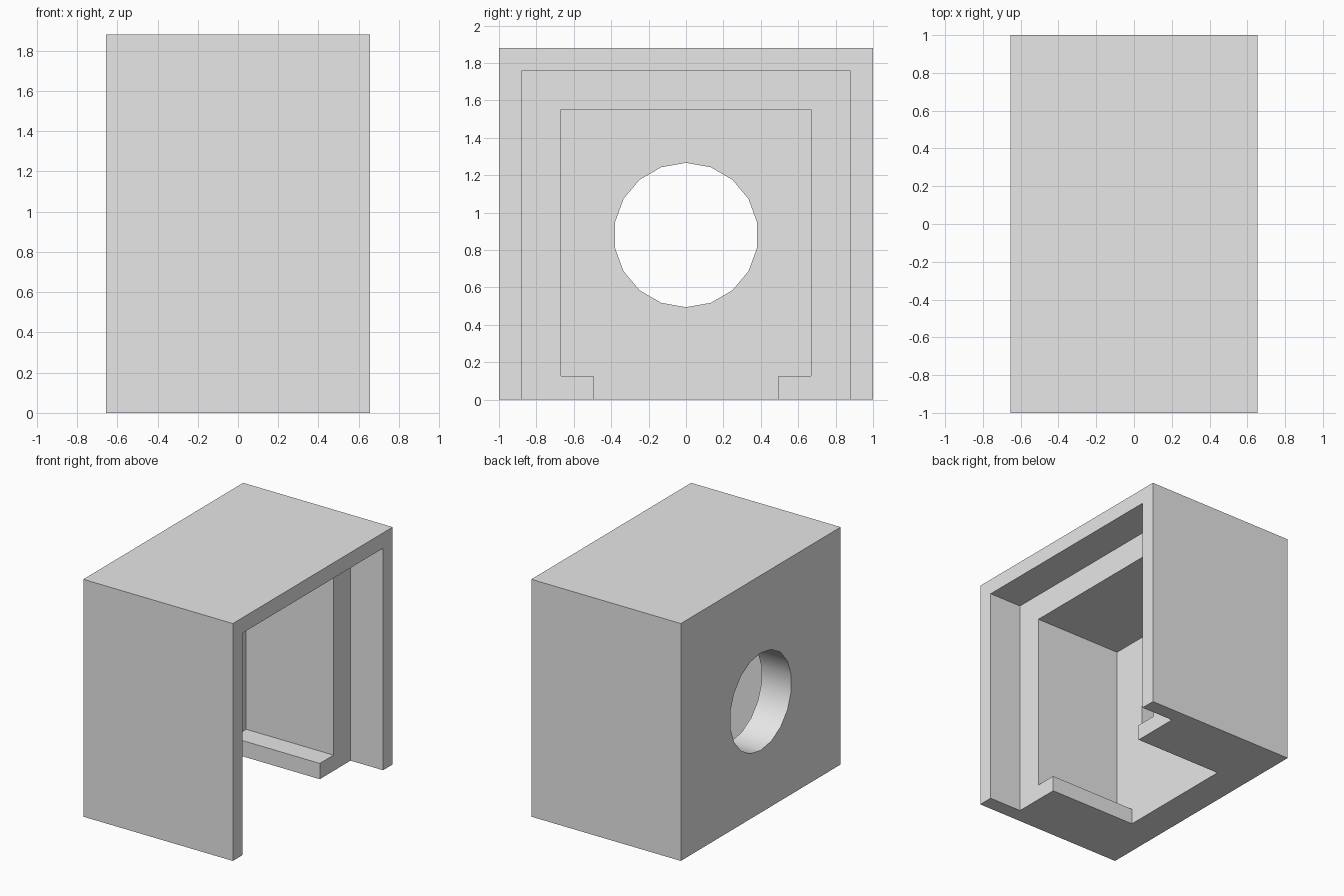
import bpy
import math

if "Cube" in bpy.data.objects:
    bpy.data.objects.remove(bpy.data.objects["Cube"], do_unlink=True)

HALF_X, HALF_Y, HEIGHT = 0.655, 1.0, 1.88
STEP_X, WALL_X = 0.37, -0.395   # front of the inner frame, inside of the back wall
OVER = 0.2                      # how far cutters reach past the surface

grey = bpy.data.materials.new("light_grey")
grey.use_nodes = True
grey.diffuse_color = (0.8, 0.8, 0.8, 1)
grey.node_tree.nodes["Principled BSDF"].inputs["Base Color"].default_value = (0.8, 0.8, 0.8, 1)


def box(name, x0, x1, half_y, z0, z1):
    bpy.ops.mesh.primitive_cube_add(size=1, location=((x0 + x1) / 2, 0, (z0 + z1) / 2))
    obj = bpy.context.object
    obj.name = name
    obj.scale = (x1 - x0, 2 * half_y, z1 - z0)
    bpy.ops.object.transform_apply(location=True, rotation=True, scale=True)
    return obj


def cut(target, cutter):
    cutter.hide_render = True
    mod = target.modifiers.new("cut", 'BOOLEAN')
    mod.operation = 'DIFFERENCE'
    mod.solver = 'EXACT'
    mod.object = cutter
    bpy.context.view_layer.objects.active = target
    bpy.ops.object.modifier_apply(modifier=mod.name)
    bpy.data.objects.remove(cutter, do_unlink=True)


# Solid block that becomes the housing
housing = box("housing", -HALF_X, HALF_X, HALF_Y, 0, HEIGHT)

# Wide shallow recess, open at the side and the bottom
cut(housing, box("recess_cutter", STEP_X, HALF_X + OVER, 0.88, -OVER, 1.758))

# Deep chamber above the bottom lips
cut(housing, box("chamber_cutter", WALL_X, STEP_X + OVER, 0.667, 0.125, 1.55))

# Floor opening between the lips
cut(housing, box("floor_cutter", WALL_X, STEP_X + OVER, 0.495, -OVER, 0.3))

# Round hole through the back wall
bpy.ops.mesh.primitive_cylinder_add(vertices=18, radius=0.386, depth=0.6,
                                    location=(-HALF_X, 0, 0.88),
                                    rotation=(0, math.pi / 2, 0))
hole = bpy.context.object
hole.name = "hole_cutter"
# A vertex of the hole points straight up
bpy.ops.object.transform_apply(location=False, rotation=True, scale=False)
top = max(hole.data.vertices, key=lambda v: v.co.z).co
hole.rotation_euler.x = math.atan2(top.y, top.z)
cut(housing, hole)

housing.data.materials.clear()
housing.data.materials.append(grey)
for poly in housing.data.polygons:
    poly.material_index = 0

bpy.ops.object.select_all(action='DESELECT')
housing.select_set(True)
bpy.context.view_layer.objects.active = housing
bpy.ops.object.shade_smooth_by_angle(angle=math.radians(30))
